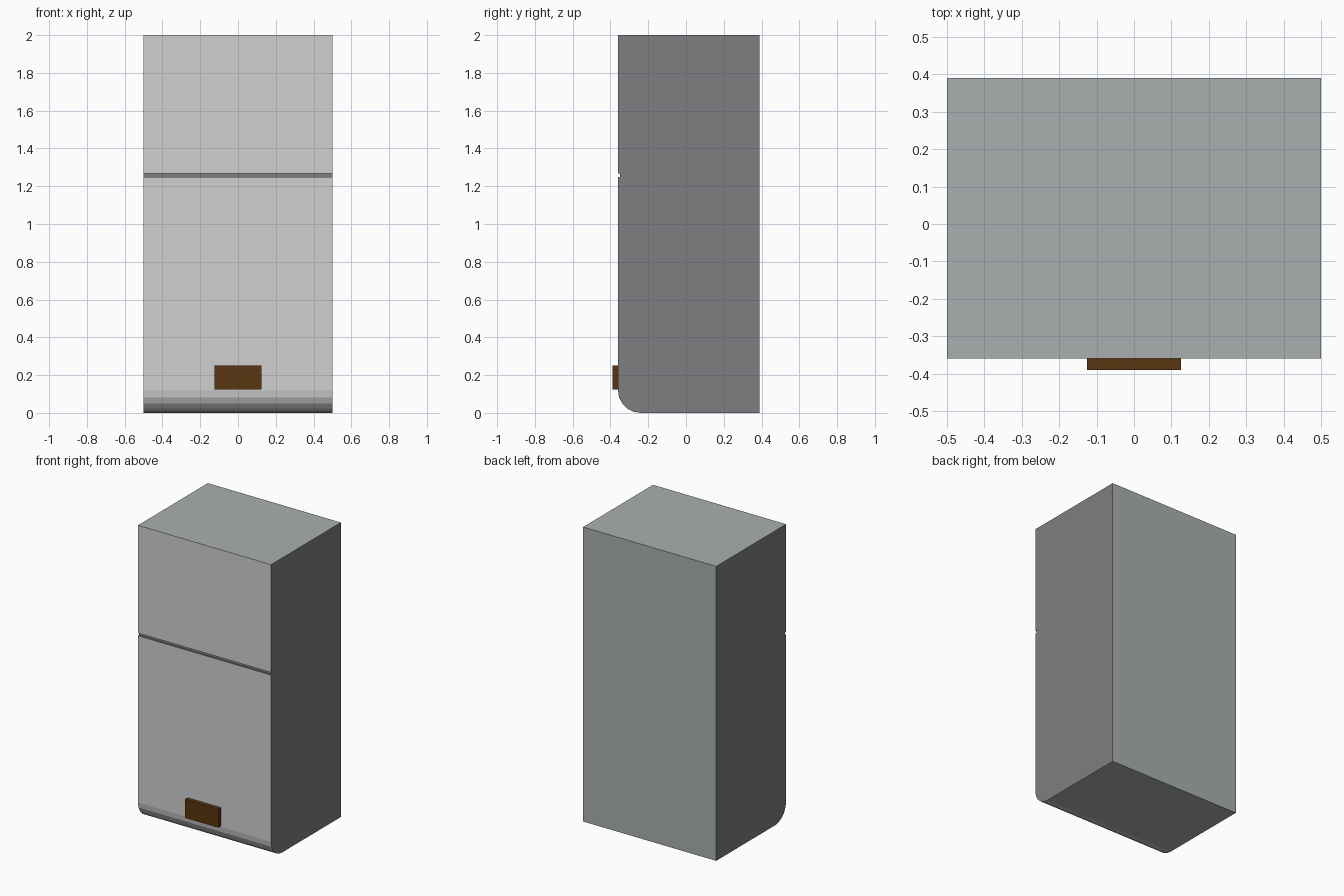
import bpy, bmesh, math

if "Cube" in bpy.data.objects:
    bpy.data.objects.remove(bpy.data.objects["Cube"])


def material(name, srgb):
    # sRGB hex channels converted to linear
    lin = [((c / 255 + 0.055) / 1.055) ** 2.4 for c in srgb]
    m = bpy.data.materials.new(name)
    m.diffuse_color = (*lin, 1)
    m.use_nodes = True
    m.node_tree.nodes["Principled BSDF"].inputs["Base Color"].default_value = m.diffuse_color
    return m


LIGHT = material("light grey front", (208, 208, 208))
MID = material("cool grey shell", (170, 175, 175))
DARK = material("dark grey sides", (127, 127, 129))
BROWN = material("brown handle", (90, 54, 16))


def add_object(name, bm, mats):
    bmesh.ops.recalc_face_normals(bm, faces=bm.faces[:])
    mesh = bpy.data.meshes.new(name)
    bm.to_mesh(mesh)
    bm.free()
    for m in mats:
        mesh.materials.append(m)
    obj = bpy.data.objects.new(name, mesh)
    bpy.context.collection.objects.link(obj)
    return obj


# Cabinet: side profile with rounded lower front edge and a door groove
FRONT, BACK, TOP = -0.36, 0.39, 2.0
RADIUS, STEPS = 0.118, 5
GROOVE_LOW, GROOVE_HIGH, GROOVE_DEPTH = 1.25, 1.268, 0.01
profile = [(BACK, 0), (BACK, TOP), (FRONT, TOP),
           (FRONT, GROOVE_HIGH), (FRONT + GROOVE_DEPTH, GROOVE_HIGH),
           (FRONT + GROOVE_DEPTH, GROOVE_LOW), (FRONT, GROOVE_LOW)]
for i in range(STEPS + 1):
    a = math.pi / 2 * i / STEPS
    profile.append((FRONT + RADIUS * (1 - math.cos(a)),
                    RADIUS * (1 - math.sin(a))))

bm = bmesh.new()
side = bm.faces.new([bm.verts.new((-0.5, y, z)) for y, z in profile])
ext = bmesh.ops.extrude_face_region(bm, geom=[side], use_keep_orig=True)
bmesh.ops.translate(bm, vec=(1, 0, 0),
                    verts=[v for v in ext["geom"] if isinstance(v, bmesh.types.BMVert)])
bmesh.ops.recalc_face_normals(bm, faces=bm.faces[:])

# Colours: doors and rounded edge light, sides and groove dark, the rest mid grey
for f in bm.faces:
    c = f.calc_center_median()
    in_groove = GROOVE_LOW - 0.001 < c.z < GROOVE_HIGH + 0.001 and c.y < FRONT + 0.02
    if abs(f.normal.x) > 0.5 or in_groove:
        f.material_index = 2
    elif f.normal.y < -0.1:
        f.material_index = 0
    else:
        f.material_index = 1
add_object("cabinet", bm, [LIGHT, MID, DARK])

# Handle block low on the front
bm = bmesh.new()
bmesh.ops.create_cube(bm, size=1)
bmesh.ops.scale(bm, vec=(0.25, 0.03, 0.125), verts=bm.verts[:])
bmesh.ops.translate(bm, vec=(0, -0.375, 0.1875), verts=bm.verts[:])
add_object("handle", bm, [BROWN])
